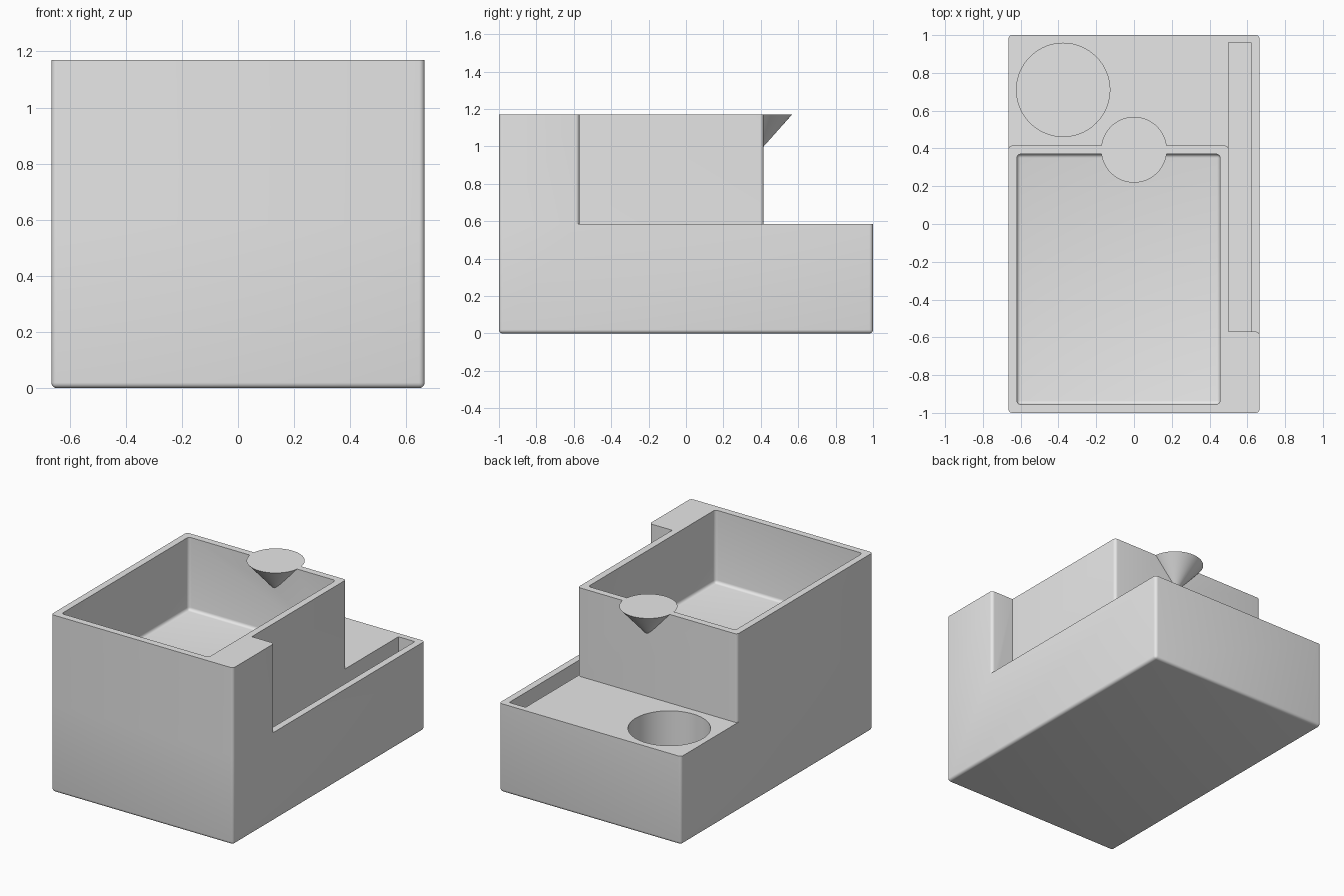
import bpy
import bmesh
from math import radians

cube = bpy.data.objects.get("Cube")
if cube:
    bpy.data.objects.remove(cube, do_unlink=True)

BASE, TOP = 0.585, 1.17      # step height, full height
X, Y, ROUND = 0.665, 1.0, 0.02

grey = bpy.data.materials.new("plain grey")
grey.use_nodes = True
grey.diffuse_color = (0.8, 0.8, 0.8, 1)
grey.node_tree.nodes["Principled BSDF"].inputs["Base Color"].default_value = (0.8, 0.8, 0.8, 1)


def finish(name, bm):
    bmesh.ops.recalc_face_normals(bm, faces=bm.faces)
    mesh = bpy.data.meshes.new(name)
    bm.to_mesh(mesh)
    bm.free()
    mesh.materials.append(grey)
    obj = bpy.data.objects.new(name, mesh)
    bpy.context.collection.objects.link(obj)
    return obj


def prism(name, outline, z0, z1, sharp=(), round_bottom=False, radius=ROUND):
    """Upright prism with rounded upright edges, except at the sharp corners."""
    bm = bmesh.new()
    low = [bm.verts.new((x, y, z0)) for x, y in outline]
    high = [bm.verts.new((x, y, z1)) for x, y in outline]
    n = len(outline)
    bm.faces.new(low[::-1])
    bm.faces.new(high)
    for i in range(n):
        j = (i + 1) % n
        bm.faces.new((low[i], low[j], high[j], high[i]))
    edges = [bm.edges.get((low[i], high[i])) for i in range(n) if i not in sharp]
    if round_bottom:
        edges += [bm.edges.get((low[i], low[(i + 1) % n])) for i in range(n)]
    if radius:
        bmesh.ops.bevel(bm, geom=edges, offset=radius, segments=5,
                        profile=0.5, affect='EDGES', clamp_overlap=True)
    return finish(name, bm)


def cone(name, x, y, z0, z1, r0, r1):
    bm = bmesh.new()
    bmesh.ops.create_cone(bm, cap_ends=True, segments=96, radius1=r0, radius2=r1, depth=z1 - z0)
    bmesh.ops.translate(bm, verts=bm.verts, vec=(x, y, (z0 + z1) / 2))
    bmesh.ops.remove_doubles(bm, verts=bm.verts, dist=0.00001)
    return finish(name, bm)


def rect(x0, x1, y0, y1):
    return [(x0, y0), (x1, y0), (x1, y1), (x0, y1)]


def combine(target, other, operation):
    mod = target.modifiers.new(operation.lower(), 'BOOLEAN')
    mod.operation, mod.solver, mod.object = operation, 'EXACT', other
    bpy.context.view_layer.objects.active = target
    bpy.ops.object.modifier_apply(modifier=mod.name)
    bpy.data.objects.remove(other, do_unlink=True)


# Low base with a long side slot and a round cup hole
body = prism("holder_body", rect(-X, X, -Y, Y), 0, BASE, round_bottom=True)
combine(body, prism("slot_cutter", rect(0.5, 0.62, -0.57, 0.96), 0.12, 0.8, radius=0), 'DIFFERENCE')
combine(body, cone("cup_cutter", -0.375, 0.71, 0.12, 0.8, 0.247, 0.247), 'DIFFERENCE')

# Tall front block, stepped back beside the slot
upper_outline = [(-X, -Y), (X, -Y), (X, -0.57), (0.5, -0.57), (0.5, 0.415), (-X, 0.415)]
combine(body, prism("upper_block", upper_outline, BASE, TOP, sharp=(3,)), 'UNION')

# Open tray with softened inner corners
combine(body, prism("tray_cutter", rect(-0.62, 0.455, -0.955, 0.37), 0.69, 1.4,
                    round_bottom=True), 'DIFFERENCE')

# Cone sunk into the back wall, flush with the rim
combine(body, cone("rim_cone", 0, 0.393, 0.975, TOP, 0, 0.174), 'UNION')

bpy.ops.object.select_all(action='DESELECT')
body.select_set(True)
bpy.context.view_layer.objects.active = body
bpy.ops.object.shade_smooth_by_angle(angle=radians(30))
